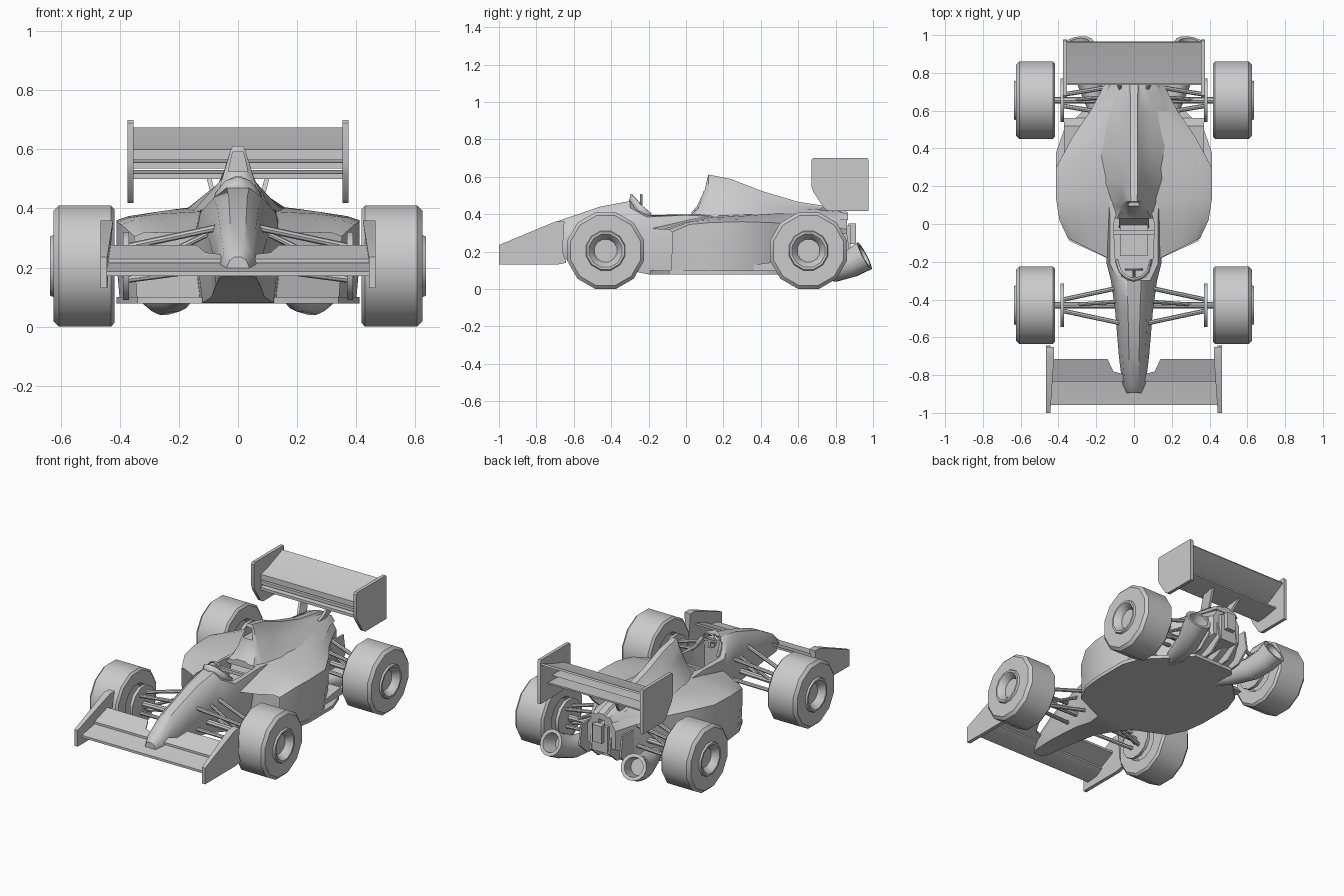
import bpy, bmesh, math
from mathutils import Vector

if "Cube" in bpy.data.objects:
    bpy.data.objects.remove(bpy.data.objects["Cube"])


def finish(name, bm, mirror=False):
    bmesh.ops.remove_doubles(bm, verts=bm.verts, dist=1e-5)
    bmesh.ops.recalc_face_normals(bm, faces=bm.faces)
    me = bpy.data.meshes.new(name)
    bm.to_mesh(me)
    bm.free()
    ob = bpy.data.objects.new(name, me)
    bpy.context.collection.objects.link(ob)
    if mirror:
        ob.modifiers.new("Mirror", 'MIRROR').use_mirror_merge = False
    return ob


def skin(rings, caps=True, closed=True):
    bm = bmesh.new()
    vs = [[bm.verts.new(p) for p in r] for r in rings]
    n = len(vs[0])
    for a, b in zip(vs, vs[1:]):
        for i in range(n if closed else n - 1):
            j = (i + 1) % n
            bm.faces.new((a[i], a[j], b[j], b[i]))
    if caps:
        bm.faces.new(vs[0])
        bm.faces.new(vs[-1])
    return bm


def loft(name, rings, mirror=False, **kw):
    return finish(name, skin(rings, **kw), mirror)


def prism(name, pts, axis, lo, hi, mirror=False):
    # outline is (y, z) along x, (x, z) along y, (x, y) along z
    def put(p, t):
        q = list(p)
        q.insert('xyz'.index(axis), t)
        return q
    return loft(name, [[put(p, t) for p in pts] for t in (lo, hi)], mirror)


def box(name, x, y, z, mirror=False):
    return prism(name, [(x[0], y[0]), (x[1], y[0]), (x[1], y[1]), (x[0], y[1])], 'z', *z, mirror)


def circle(c, axis, r, n, phase=0.0):
    q = Vector(axis).to_track_quat('Z', 'Y')
    return [Vector(c) + q @ Vector((r * math.cos(phase + math.tau * i / n),
            r * math.sin(phase + math.tau * i / n), 0)) for i in range(n)]


def rod(name, a, b, r=.011, n=8, mirror=True):
    d = Vector(b) - Vector(a)
    return loft(name, [circle(p, d, r, n) for p in (a, b)], mirror)


def lathe_x(name, profile, y, z, n=12):
    k = 1 / math.cos(math.pi / n)
    return finish(name, skin([circle((x, y, z), (1, 0, 0), r * k, n, math.pi / n)
                              for x, r in profile]), True)


def cut(ob, cutter):
    m = ob.modifiers.new("Cut", 'BOOLEAN')
    m.object, m.operation, m.solver = cutter, 'DIFFERENCE', 'EXACT'
    cutter.hide_render = True
    bpy.context.view_layer.objects.active = ob
    bpy.ops.object.modifier_apply(modifier=m.name)
    bpy.data.objects.remove(cutter)


def symmetric(y, half):
    # half-profile from bottom to top -> full ring
    return [(x, y, z) for x, z in half] + [(-x, y, z) for x, z in reversed(half)]


# nose and tub: y, bottom z/half width, middle z/w, shoulder z/w, top z
tub = []
for y, zb, wb, zm, wm, zs, ws, zt in [
        (-.895, .17, .03, .2, .038, .225, .028, .235),
        (-.85, .17, .05, .2, .062, .25, .048, .275),
        (-.7, .165, .062, .23, .08, .33, .06, .358),
        (-.46, .14, .075, .3, .1, .405, .07, .44),
        (-.3, .1, .09, .3, .122, .435, .085, .47),
        (-.21, .08, .12, .28, .145, .385, .128, .405),
        (0, .08, .13, .28, .155, .395, .128, .408),
        (.3, .08, .14, .28, .16, .38, .13, .4)]:
    tub.append(symmetric(y, [(wb, zb), (wm, zm), (ws, zs), (ws * .45, zt)]))
tub = loft("nose_and_tub", tub)
cut(tub, prism("cockpit_cutter", [(-.065, -.28), (.065, -.28), (.1, -.18), (.108, 0),
                                  (.085, .09), (-.085, .09), (-.108, 0), (-.1, -.18)], 'z', .2, .7))

# engine cover with air intake
cover = []
for y, wb, ws, zs, wt, zt in [(.03, .115, .09, .4, .05, .41), (.06, .12, .075, .425, .04, .445),
                              (.09, .125, .066, .46, .032, .51), (.12, .13, .055, .5, .024, .612),
                              (.24, .17, .06, .49, .026, .588), (.41, .21, .08, .455, .027, .522),
                              (.6, .19, .085, .43, .027, .466), (.8, .1, .065, .42, .03, .435),
                              (.865, .085, .06, .4, .03, .41)]:
    cover.append(symmetric(y, [(wb, .37), (ws, zs), (wt, zt - .012), (wt * .7, zt)]))
cover = loft("engine_cover", cover)
cut(cover, prism("intake_cutter", [(-.033, .525), (.033, .525), (.018, .592), (-.018, .592)], 'y', .02, .22))

# side pods: y, inner x, bottom z, outer x, outer top z, inner top z
pods = []
for i, (y, xi, zb, w, zo, zi) in enumerate([
        (-.19, .12, .08, .35, .305, .325), (.02, .12, .08, .395, .345, .372),
        (.13, .12, .08, .412, .355, .39), (.3, .12, .08, .412, .36, .398),
        (.46, .03, .08, .325, .355, .41), (.6, .02, .085, .23, .345, .415),
        (.75, .02, .14, .15, .33, .41), (.86, .02, .2, .1, .32, .39)]):
    ring = [(xi, zb), (w * .97, zb), (w, .22), (w, zo), (w * .9, zo + .014), ((w + xi) * .5, zi - .008), (xi, zi)]
    pods.append([(x, y + (x - xi) * .5 if i == 0 else y, z) for x, z in ring])
bm = skin(pods)
bm.faces.ensure_lookup_table()
mouth = bm.faces[-2]
bmesh.ops.inset_region(bm, faces=[mouth], thickness=.025)
hole = bmesh.ops.extrude_face_region(bm, geom=[mouth])
bmesh.ops.delete(bm, geom=[mouth], context='FACES_ONLY')
bmesh.ops.translate(bm, verts=[v for v in hole['geom'] if isinstance(v, bmesh.types.BMVert)], vec=(.01, .12, 0))
finish("side_pod", bm, True)

# flat floor and diffuser fins
floor = [(.1, -.2), (.34, -.09), (.395, .02), (.412, .15), (.412, .38), (.37, .5), (.25, .62), (.14, .74)]
prism("floor", floor + [(-x, y) for x, y in reversed(floor)], 'z', .078, .1)
prism("floor_ramp", [(.36, .1), (.36, .13), (.52, .15), (.56, .1)], 'x', .2, .37, True)
for x in (.06, .14):
    prism("diffuser_fin", [(.6, .085), (.8, .1), (.88, .17), (.86, .3), (.65, .3)], 'x', x, x + .012, True)

# wide flared exhaust pipes, open at the back
pipe = []
for c, d, r in [((.17, .52, .12), (.1, 1, 0), .035), ((.21, .66, .105), (.2, 1, 0), .055),
                ((.25, .8, .108), (.2, 1, .1), .07), ((.28, .89, .14), (.2, 1, .35), .076),
                ((.295, .955, .178), (.15, .9, .47), .082), ((.295, .955, .178), (.15, .9, .47), .06),
                ((.275, .87, .14), (.2, 1, .35), .052)]:
    pipe.append(circle(c, d, r, 14))
loft("exhaust_pipe", pipe, True)

# gearbox and tail lamp
box("gearbox", (-.055, .055), (.7, .88), (.17, .34))
box("tail_lamp", (-.032, .032), (.87, .908), (.24, .35))

# wheels, brake discs and axles
tyre = [(.45, .001), (.45, .1), (.418, .115), (.418, .192), (.43, .205), (.607, .205), (.625, .187),
        (.625, .105), (.636, .1), (.636, .088), (.605, .062), (.595, .06), (.595, .001)]
for end, y in (("front", -.43), ("rear", .655)):
    lathe_x(end + "_wheel", tyre, y, .205)
    lathe_x(end + "_brake_disc", [(.37, .001), (.37, .115), (.39, .115), (.39, .001)], y, .205)
    rod(end + "_axle", (.05, y, .215), (.46, y, .205), .018)

# wishbones
for end, y, x, spread in (("front", -.43, .07, .095), ("rear", .655, .1, .075)):
    for s in (-1, 1):
        rod(end + "_upper_wishbone", (x, y + s * spread, .335), (.375, y + s * .03, .27), .012)
        rod(end + "_lower_wishbone", (x, y + s * spread, .2), (.375, y + s * .03, .16), .012)
    rod(end + "_push_rod", (x, y + .02, .33), (.375, y, .18), .01)

# front wing: main plane, flaps and end plates
prism("front_wing_main", [(-.958, .172), (-.958, .187), (-.9, .198), (-.825, .215), (-.825, .205), (-.88, .178)],
      'x', -.445, .445)
flap = [(.04, -.835), (.445, -.835), (.445, -.715), (.14, -.715), (.11, -.78), (.04, -.8)]
loft("front_wing_flap", [[(x, y, .215 + (y + .835) * .4 + t) for x, y in flap] for t in (0, .014)], True)
plate = [(-1, .13), (-1, .235), (-.7, .36), (-.65, .36), (-.66, .2), (-.642, .15), (-.642, .14), (-.69, .13)]
loft("front_wing_end_plate", [[(x - .02 * (z > .3) * (x < .45), y, z) for y, z in plate]
                              for x in (.443, .466)], True)

# rear wing: three planes, end plates and pylons
for n, pts in (("upper", [(.74, .565), (.74, .6), (.8, .615), (.96, .675), (.965, .665), (.85, .6)]),
               ("middle", [(.74, .535), (.74, .555), (.8, .562), (.86, .56), (.82, .538)]),
               ("lower", [(.735, .5), (.735, .518), (.8, .526), (.9, .53), (.9, .52), (.8, .502)])):
    prism(n + "_rear_wing_plane", pts, 'x', -.358, .358)
prism("rear_wing_end_plate", [(.67, .55), (.67, .69), (.68, .7), (.97, .7), (.976, .69), (.976, .418),
                              (.76, .418), (.74, .43), (.68, .52)], 'x', .354, .375, True)
loft("rear_wing_pylon", [[(x + a, y + b, z) for a, b in ((-.008, -.04), (.008, -.04), (.008, .04), (-.008, .04))]
                         for x, y, z in ((.06, .73, .4), (.085, .78, .45), (.1, .82, .51))], True)

# windscreen
arc = [(-.1, -.2, .385, .405), (-.082, -.26, .41, .455), (-.045, -.295, .45, .495), (0, -.31, .455, .508),
       (.045, -.295, .45, .495), (.082, -.26, .41, .455), (.1, -.2, .385, .405)]
screen = loft("windscreen", [[(x, y, a) for x, y, a, b in arc], [(x * .93, y + .015, b) for x, y, a, b in arc]],
              caps=False, closed=False)
screen.modifiers.new("Thickness", 'SOLIDIFY').thickness = .008

# steering wheel with spokes and column
ring = [[Vector((math.cos(a) * r, -.24 + dy, .46 + math.sin(a) * r))
         for r, dy in ((.05, 0), (.045, .007), (.038, 0), (.045, -.007))]
        for a in [math.tau * i / 14 for i in range(15)]]
loft("steering_wheel", ring, caps=False)
box("steering_spokes", (-.042, .042), (-.244, -.236), (.453, .467))
box("steering_post", (-.008, .008), (-.244, -.236), (.42, .46))
rod("steering_column", (0, -.24, .46), (0, -.3, .42), .009, mirror=False)

# seat
prism("seat_back", [(-.02, .2), (.05, .37), (.085, .37), (.085, .2)], 'x', -.08, .08)
box("seat_cushion", (-.075, .075), (-.17, .03), (.2, .235))
box("cockpit_crossbar", (-.105, .105), (-.055, -.035), (.355, .375))

# shading
bpy.ops.object.select_all(action='SELECT')
bpy.context.view_layer.objects.active = tub
bpy.ops.object.shade_smooth_by_angle(angle=math.radians(35))
